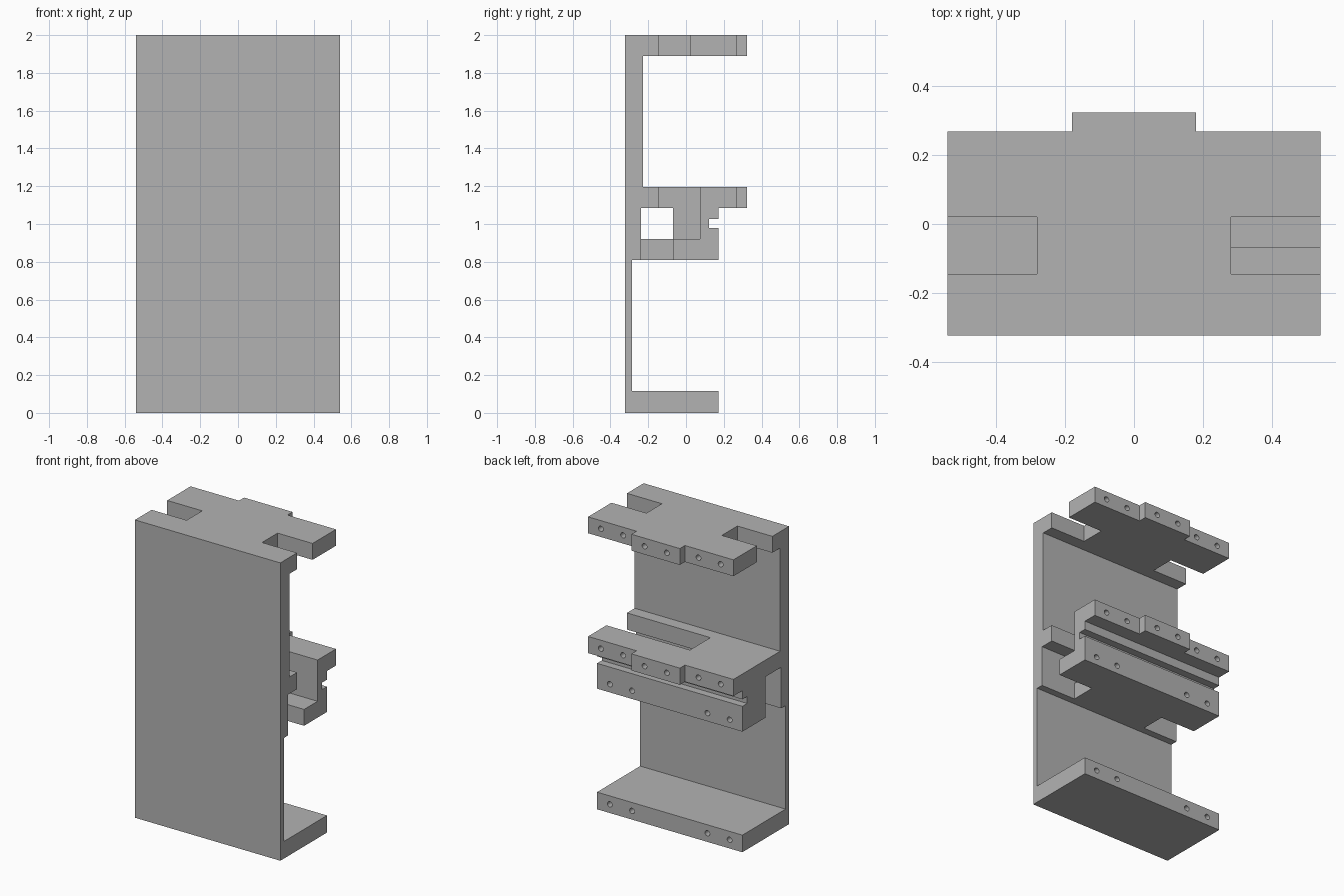
import bpy, bmesh
from mathutils import Matrix, Vector

cube = bpy.data.objects.get("Cube")
if cube:
    bpy.data.objects.remove(cube, do_unlink=True)

HALF = 0.54              # half width of the bracket
FRONT, BACK = -0.322, 0.322
FAR = 0.7                # safely outside the body

grey = bpy.data.materials.new("plain_grey")
grey.use_nodes = True
grey.diffuse_color = (0.45, 0.45, 0.45, 1)
shader = next(n for n in grey.node_tree.nodes if n.type == 'BSDF_PRINCIPLED')
shader.inputs["Base Color"].default_value = grey.diffuse_color


def add_object(name, bm):
    bmesh.ops.recalc_face_normals(bm, faces=bm.faces)
    mesh = bpy.data.meshes.new(name)
    bm.to_mesh(mesh)
    bm.free()
    mesh.materials.append(grey)
    obj = bpy.data.objects.new(name, mesh)
    bpy.context.collection.objects.link(obj)
    return obj


def box(name, x, y, z):
    bm = bmesh.new()
    bmesh.ops.create_cube(bm, size=1)
    size = Vector((x[1] - x[0], y[1] - y[0], z[1] - z[0]))
    middle = Vector((sum(x), sum(y), sum(z))) / 2
    bmesh.ops.scale(bm, vec=size, verts=bm.verts)
    bmesh.ops.translate(bm, vec=middle, verts=bm.verts)
    return add_object(name, bm)


def cut(body, cutter):
    cutter.hide_render = True
    mod = body.modifiers.new(cutter.name, 'BOOLEAN')
    mod.operation = 'DIFFERENCE'
    mod.solver = 'EXACT'
    mod.object = cutter
    bpy.context.view_layer.objects.active = body
    bpy.ops.object.modifier_apply(modifier=mod.name)
    bpy.data.objects.remove(cutter, do_unlink=True)


# Body: side profile (y, z) extruded across the width
profile = [
    (FRONT, 0), (0.173, 0), (0.173, 0.115), (-0.285, 0.115),
    (-0.285, 0.81), (0.173, 0.81), (0.173, 0.98), (0.122, 0.98),
    (0.122, 1.027), (0.173, 1.027), (0.173, 1.085), (BACK, 1.085),
    (BACK, 1.197), (-0.227, 1.197), (-0.227, 1.89), (BACK, 1.89),
    (BACK, 2), (FRONT, 2),
]
bm = bmesh.new()
side = bm.faces.new([bm.verts.new((-HALF, y, z)) for y, z in profile])
grown = bmesh.ops.extrude_face_region(bm, geom=[side])
bmesh.ops.translate(bm, vec=(2 * HALF, 0, 0),
                    verts=[v for v in grown["geom"] if isinstance(v, bmesh.types.BMVert)])
body = add_object("shelf_bracket", bm)

# Tunnel through the middle block
cut(body, box("tunnel", (-FAR, FAR), (-0.238, -0.07), (0.92, 1.085)))

# Cuts repeated at both ends
for s in (-1, 1):
    def span(a):
        return sorted((s * a, s * FAR))
    # corners beside the rear tabs of the top and middle plates
    cut(body, box("tab_corner", span(0.18), (0.268, 0.5), (1.05, 2.1)))
    # end notch in the top plate
    cut(body, box("top_notch", span(0.28), (-0.145, 0.02), (1.8, 2.1)))
    # end notch under the tunnel
    cut(body, box("lower_notch", span(0.28), (-0.238, -0.07), (0.7, 0.95)))

# Long notch on one end of the middle plate
cut(body, box("middle_notch", (-0.08, FAR), (-0.145, 0.073), (0.92, 1.3)))

# Screw holes in the rear edges of the plates
bm = bmesh.new()
rows = [(1.945, BACK, (0.083,)), (1.945, 0.268, (0.28, 0.445)),
        (1.14, BACK, (0.083,)), (1.14, 0.268, (0.28, 0.445)),
        (0.865, 0.173, (0.28, 0.445)), (0.058, 0.173, (0.28, 0.445))]
for z, rear, places in rows:
    for x in places:
        for s in (-1, 1):
            bmesh.ops.create_cone(
                bm, cap_ends=True, segments=24, radius1=0.018, radius2=0.018, depth=0.2,
                matrix=Matrix.Translation((s * x, rear, z)) @ Matrix.Rotation(1.5707963, 4, 'X'))
cut(body, add_object("screw_holes", bm))

# Crisp edges with smooth hole walls
bpy.ops.object.select_all(action='DESELECT')
body.select_set(True)
bpy.context.view_layer.objects.active = body
bpy.ops.object.shade_smooth_by_angle(angle=0.6)
